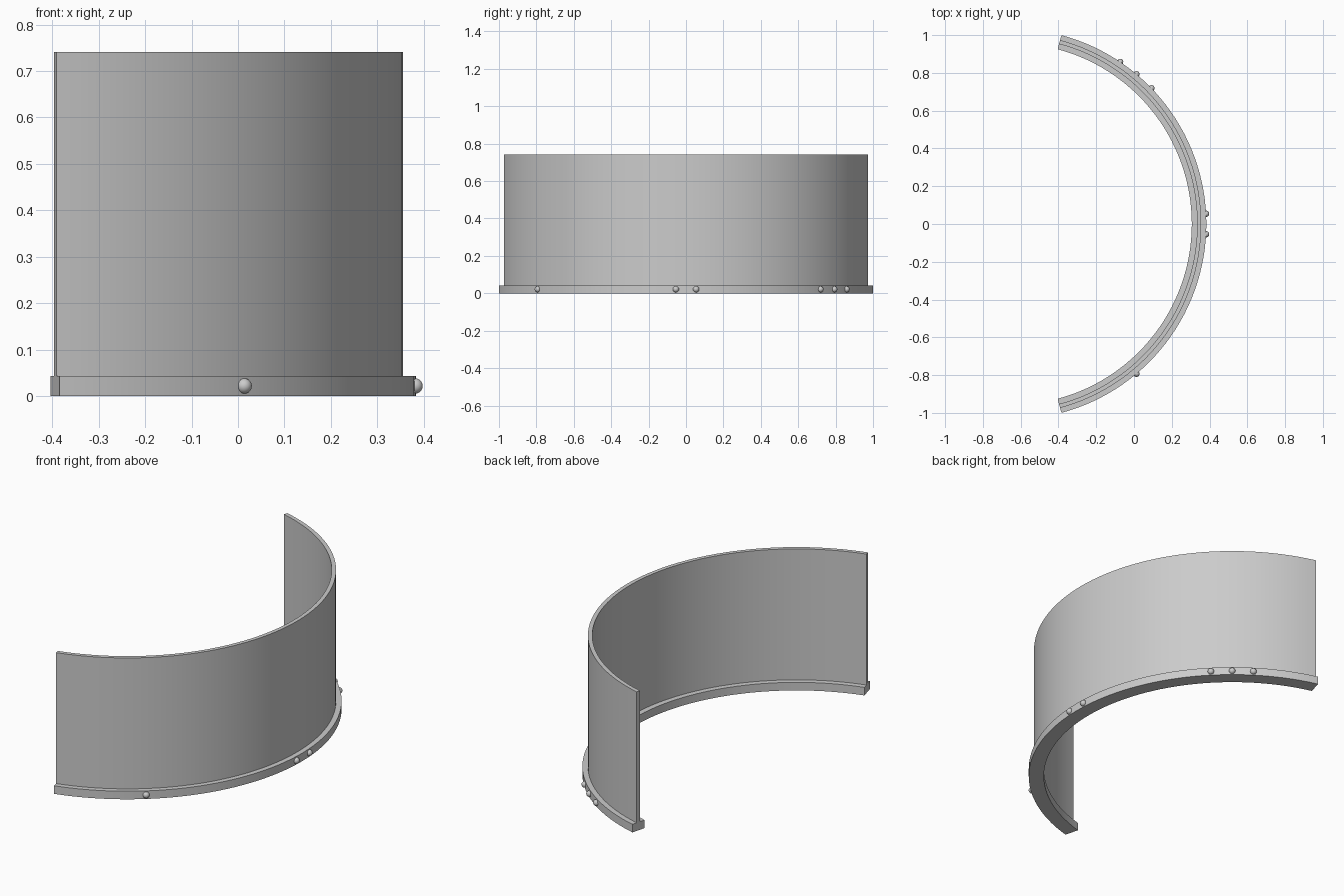
import bpy, bmesh
from math import radians, sin, cos

if "Cube" in bpy.data.objects:
    bpy.data.objects.remove(bpy.data.objects["Cube"], do_unlink=True)

CENTRE_X = -0.652
HALF_ANGLE = 75
OUTER = 1.035
BASE_TOP = 0.043
SEGMENTS = 60

grey = bpy.data.materials.new("plain grey")
grey.use_nodes = True
grey.diffuse_color = (0.6, 0.6, 0.6, 1)
grey.node_tree.nodes["Principled BSDF"].inputs["Base Color"].default_value = grey.diffuse_color


def around(radius, degrees, z):
    a = radians(degrees)
    return (CENTRE_X + radius * cos(a), radius * sin(a), z)


def finish(name, bm):
    bmesh.ops.recalc_face_normals(bm, faces=bm.faces)
    mesh = bpy.data.meshes.new(name)
    bm.to_mesh(mesh)
    bm.free()
    mesh.materials.append(grey)
    obj = bpy.data.objects.new(name, mesh)
    bpy.context.collection.objects.link(obj)
    bpy.ops.object.select_all(action="DESELECT")
    obj.select_set(True)
    bpy.context.view_layer.objects.active = obj
    bpy.ops.object.shade_smooth_by_angle(angle=radians(30))


def arc_band(name, inner, outer, bottom, top):
    """Sweep a rectangular section along the arc and cap both ends."""
    bm = bmesh.new()
    section = [(inner, bottom), (outer, bottom), (outer, top), (inner, top)]
    rings = []
    for i in range(SEGMENTS + 1):
        angle = HALF_ANGLE * (2 * i / SEGMENTS - 1)
        rings.append([bm.verts.new(around(r, angle, z)) for r, z in section])
    for a, b in zip(rings, rings[1:]):
        for k in range(4):
            n = (k + 1) % 4
            bm.faces.new((a[k], a[n], b[n], b[k]))
    bm.faces.new(rings[0])
    bm.faces.new(rings[-1])
    finish(name, bm)


# Curved base rail and the thin wall standing on it
arc_band("base_rail", 0.958, OUTER, 0, BASE_TOP)
arc_band("curved_wall", 0.987, 1.008, BASE_TOP, 0.741)

# Small round studs half sunk in the rail: one, two and three in a group
for group, angles in (("single", [-50]), ("double", [-3, 3]), ("triple", [44, 50, 56])):
    for i, angle in enumerate(angles):
        bm = bmesh.new()
        bmesh.ops.create_uvsphere(bm, u_segments=24, v_segments=16, radius=0.0165)
        bmesh.ops.translate(bm, verts=bm.verts, vec=around(OUTER, angle, BASE_TOP / 2))
        finish(f"{group}_stud_{i + 1}", bm)
